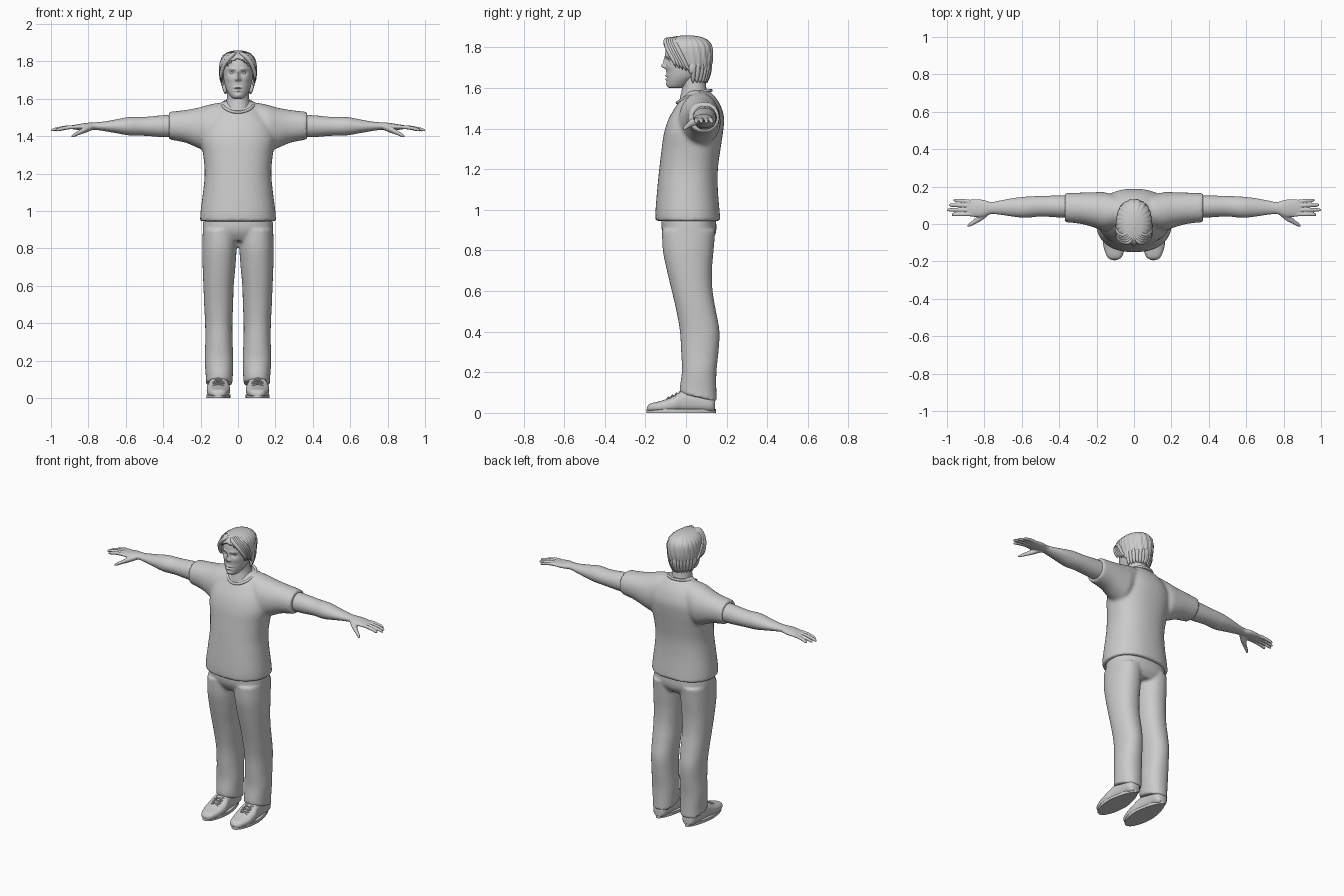
import bpy, bmesh, math
from mathutils import Vector

cube = bpy.data.objects.get("Cube")
if cube:
    bpy.data.objects.remove(cube)

grey = bpy.data.materials.new("plain grey")
grey.use_nodes = True
grey.diffuse_color = (0.6, 0.6, 0.6, 1)
grey.node_tree.nodes["Principled BSDF"].inputs["Base Color"].default_value = grey.diffuse_color


def spline(rows, steps):
    """Catmull-Rom through the rows, so a few sections give a smooth form."""
    pts = [rows[0], *rows, rows[-1]]
    out = []
    for a, b, c, d in zip(pts, pts[1:], pts[2:], pts[3:]):
        for k in range(steps):
            t = k / steps
            out.append([q + t / 2 * (r - p + t * (2 * p - 5 * q + 4 * r - s + t * (3 * (q - r) + s - p)))
                        for p, q, r, s in zip(a, b, c, d)])
    return out + [rows[-1]]


def loft(bm, axis, rows, n=32, power=2.0, steps=5):
    """Rows are (position along axis, u min, u max, v min, v max)."""
    rings = []
    for t, u0, u1, v0, v1 in spline(rows, steps):
        ring = []
        for k in range(n):
            c, s = math.cos(math.tau * k / n), math.sin(math.tau * k / n)
            u = (u0 + u1) / 2 + (u1 - u0) / 2 * math.copysign(abs(c) ** (2 / power), c)
            v = (v0 + v1) / 2 + (v1 - v0) / 2 * math.copysign(abs(s) ** (2 / power), s)
            ring.append(bm.verts.new({"x": (t, u, v), "y": (u, t, v), "z": (u, v, t)}[axis]))
        rings.append(ring)
    for a, b in zip(rings, rings[1:]):
        for k in range(n):
            bm.faces.new((a[k], a[k - 1], b[k - 1], b[k]))
    bm.faces.new(rings[0])
    bm.faces.new(rings[-1])


def centred(rows):
    """Widen (z, half width, y front, y back) into full loft rows."""
    return [(z, -h, h, f, b) for z, h, f, b in rows]


def finish(name, bm, mirror=False, voxel=0, smooth=0):
    bmesh.ops.recalc_face_normals(bm, faces=bm.faces)
    mesh = bpy.data.meshes.new(name)
    bm.to_mesh(mesh)
    bm.free()
    ob = bpy.data.objects.new(name, mesh)
    bpy.context.collection.objects.link(ob)
    mesh.materials.append(grey)
    bpy.ops.object.select_all(action="DESELECT")
    ob.select_set(True)
    bpy.context.view_layer.objects.active = ob
    bpy.ops.object.shade_smooth_by_angle(angle=math.radians(50))
    if mirror:
        ob.modifiers.new("mirror", "MIRROR").use_mirror_merge = False
    if voxel:
        mod = ob.modifiers.new("blend", "REMESH")
        mod.mode, mod.voxel_size, mod.use_smooth_shade = "VOXEL", voxel, True
    if smooth:
        mod = ob.modifiers.new("soften", "SMOOTH")
        mod.factor, mod.iterations = 0.5, smooth
    return ob


def strands(name, paths, radius, mirror=False, closed=False):
    """Tubes along smooth paths; each point is (x, y, z, thickness)."""
    curve = bpy.data.curves.new(name, "CURVE")
    curve.dimensions, curve.bevel_depth, curve.bevel_resolution = "3D", radius, 2
    curve.use_fill_caps = True
    for path in paths:
        pts = path if closed else spline(path, 5)
        sp = curve.splines.new("POLY")
        sp.points.add(len(pts) - 1)
        sp.use_cyclic_u, sp.use_smooth = closed, True
        for p, (x, y, z, r) in zip(sp.points, pts):
            p.co, p.radius = (x, y, z, 1), r
    ob = bpy.data.objects.new(name, curve)
    bpy.context.collection.objects.link(ob)
    curve.materials.append(grey)
    if mirror:
        ob.modifiers.new("mirror", "MIRROR").use_mirror_merge = False


# Shirt: torso and sleeves blended into one form
bm = bmesh.new()
loft(bm, "z", centred([(.945, .203, -.15, .17), (1.0, .2, -.15, .165), (1.1, .187, -.142, .157),
     (1.2, .178, -.132, .157), (1.3, .186, -.12, .17), (1.38, .2, -.108, .182), (1.45, .19, -.085, .188),
     (1.51, .155, -.05, .172), (1.555, .11, -.018, .145), (1.588, .08, .01, .112)]), 48, 2.3)
loft(bm, "x", [(.04, -.01, .14, 1.4, 1.57), (.1, -.02, .155, 1.37, 1.578), (.16, -.035, .17, 1.32, 1.567),
     (.21, -.02, .17, 1.335, 1.553), (.28, .0, .168, 1.365, 1.54), (.37, .01, .165, 1.382, 1.53)], 32, 2.1)
finish("shirt", bm, True, .01, 4)

# Neckline band, low at the front
ring = []
for k in range(48):
    a = math.tau * k / 48
    y = .04 - .083 * math.cos(a)
    ring.append((.084 * math.sin(a), y, 1.558 - .03 * math.cos(a) + .012 * math.sin(a) ** 2, 1))
strands("collar_band", [ring], .008, closed=True)

# Trousers: hips and legs blended, hems lifted over the shoes
bm = bmesh.new()
loft(bm, "z", centred([(.84, .17, -.085, .12), (.88, .186, -.112, .145), (.92, .188, -.122, .15),
     (.965, .183, -.12, .145)]), 40, 2.4)
loft(bm, "z", [(.06, .03, .172, -.03, .152), (.1, .028, .172, -.03, .15), (.2, .025, .178, -.02, .15),
     (.3, .029, .175, -.024, .16), (.4, .03, .176, -.03, .165), (.5, .026, .181, -.047, .148),
     (.6, .023, .185, -.07, .131), (.7, .014, .189, -.094, .128), (.8, .007, .191, -.114, .136),
     (.9, .004, .188, -.118, .145)], 36, 2.2)
for v in bm.verts:
    v.co.z += (.13 - v.co.y) * .3 * max(0, 1 - v.co.z / .25)
finish("trousers", bm, True, .009, 3)

# Shoes with soles and laces
bm = bmesh.new()
loft(bm, "y", [(-.192, .09, .12, .012, .03), (-.175, .065, .143, .006, .046), (-.12, .047, .163, .004, .06),
     (-.06, .042, .167, .004, .083), (-.02, .05, .16, .004, .108), (.05, .056, .154, .004, .112),
     (.12, .06, .15, .004, .1), (.143, .078, .132, .01, .07)], 32, 2.6)
finish("shoes", bm, True)
bm = bmesh.new()
outline = [(.105 + .064 * math.cos(a) * (1 - .25 * max(0, math.sin(a))), -.024 + .171 * math.sin(a))
           for a in (math.tau * k / 40 for k in range(40))]
face = bm.faces.new([bm.verts.new((x, y, 0)) for x, y in outline])
top = bmesh.ops.extrude_face_region(bm, geom=[face])["geom"]
bmesh.ops.translate(bm, vec=(0, 0, .018), verts=[g for g in top if isinstance(g, bmesh.types.BMVert)])
finish("soles", bm, True)
laces = []
for k in range(4):
    y, z = -.095 + .02 * k, .068 + .01 * k
    for s in (-1, 1):
        laces.append([(.105 - s * .03, y, z - .004, 1), (.105, y + .008, z + .008, 1),
                      (.105 + s * .03, y + .018, z + .003, 1)])
strands("laces", laces, .004, True)

# Arms with palms, fingers and thumbs
bm = bmesh.new()
loft(bm, "x", [(.3, .03, .152, 1.395, 1.515), (.4, .035, .152, 1.395, 1.512), (.5, .04, .15, 1.402, 1.503),
     (.58, .033, .146, 1.404, 1.503), (.65, .04, .138, 1.416, 1.49), (.72, .05, .125, 1.428, 1.478),
     (.765, .053, .118, 1.434, 1.474), (.81, .038, .13, 1.433, 1.471), (.86, .038, .132, 1.434, 1.463),
     (.89, .043, .128, 1.438, 1.458)], 28)
for y0, y1, tip in ((.052, .05, .975), (.075, .076, 1.0), (.098, .102, .99), (.119, .128, .965)):
    rows = []
    for f, r in ((0, .0105), (.4, .0105), (.75, .0095), (.94, .008), (1, .004)):
        x, y, z = .87 + (tip - .87) * f, y0 + (y1 - y0) * f, 1.449 - .018 * f * f
        rows.append((x, y - r, y + r, z - r, z + r))
    loft(bm, "x", rows, 14)
loft(bm, "x", [(.775, .05, .09, 1.435, 1.465), (.815, .018, .065, 1.418, 1.453), (.85, .0, .03, 1.406, 1.432),
     (.878, -.014, .008, 1.395, 1.414), (.891, -.015, -.005, 1.394, 1.403)], 18)
finish("arms", bm, True, .004, 3)

# Neck
bm = bmesh.new()
loft(bm, "z", centred([(1.5, .075, -.04, .11), (1.55, .067, -.03, .11), (1.6, .06, -.02, .1),
     (1.65, .058, -.025, .095), (1.7, .055, -.02, .09)]))
finish("neck", bm)

# Head: a smooth skull and jaw, then soft bumps and hollows for the face
bm = bmesh.new()
loft(bm, "z", centred([(1.6, .022, -.08, -.02), (1.608, .036, -.09, .0), (1.63, .052, -.094, .03),
     (1.66, .067, -.096, .07), (1.7, .076, -.098, .095), (1.74, .081, -.101, .11), (1.78, .083, -.101, .115),
     (1.81, .078, -.092, .11), (1.835, .06, -.065, .085), (1.848, .03, -.03, .05)]), 112, 2.1, 9)
bumps = [  # x, z, width, height, depth
    (0, 1.73, .008, .022, .011), (0, 1.708, .01, .011, .021), (.012, 1.703, .007, .007, .009),
    (.031, 1.738, .017, .011, -.012), (.03, 1.759, .022, .007, .006), (.045, 1.705, .018, .014, .004),
    (0, 1.66, .021, .005, .008), (0, 1.652, .022, .003, -.004), (0, 1.643, .017, .005, .007),
    (0, 1.618, .02, .011, .006)]
for v in bm.verts:
    if v.co.y < -.03:
        x, z = abs(v.co.x), v.co.z
        v.co.y -= sum(d * math.exp(-((x - bx) / w) ** 2 - ((z - bz) / h) ** 2) for bx, bz, w, h, d in bumps)
finish("head", bm)


def ball(bm, centre, size):
    verts = bmesh.ops.create_uvsphere(bm, u_segments=20, v_segments=12, radius=1)["verts"]
    bmesh.ops.scale(bm, vec=size, verts=verts)
    bmesh.ops.translate(bm, vec=centre, verts=verts)


bm = bmesh.new()
ball(bm, (.031, -.074, 1.737), (.013, .012, .01))
finish("eyes", bm, True)
bm = bmesh.new()
ball(bm, (.084, .028, 1.7), (.01, .018, .03))
finish("ears", bm, True)

# Hair cap with combed grooves, trimmed along a sloping hairline
bm = bmesh.new()
loft(bm, "z", centred([(1.61, .055, .0, .095), (1.66, .076, -.05, .106), (1.7, .088, -.09, .122),
     (1.75, .095, -.107, .132), (1.8, .094, -.112, .13), (1.83, .08, -.104, .113), (1.85, .052, -.075, .08),
     (1.859, .015, -.02, .035)]), 128, 2.1, 6)
for v in bm.verts:
    a = math.atan2(v.co.y - .01, v.co.x)
    groove = 1 + .018 * math.sin(21 * a + 30 * v.co.z) + .01 * math.sin(34 * a - 50 * v.co.z)
    v.co.x *= groove
    v.co.y = .01 + (v.co.y - .01) * groove
bare = [f for f in bm.faces if (c := f.calc_center_median()).z < 1.8 - .9 * (c.y + .1) + .008 * math.sin(90 * c.y)]
bmesh.ops.delete(bm, geom=bare, context="FACES")
hair = finish("hair_cap", bm)
mod = hair.modifiers.new("thickness", "SOLIDIFY")
mod.thickness = .014

# Parted fringe, side and nape locks
locks = []
for k in range(5):
    f = k / 4
    locks.append([(.006, -.07 + .05 * f, 1.842 + .008 * f, .5), (.03 + .02 * f, -.098 + .04 * f, 1.835, 1),
                  (.07 + .016 * f, -.088 + .05 * f, 1.79, 1), (.09, -.06 + .06 * f, 1.735 - .02 * f, .8),
                  (.086, -.05 + .07 * f, 1.7 - .02 * f, .1)])
for k in range(7):
    a = math.radians(15 + 12 * k)
    d = Vector((math.cos(a), math.sin(a), 0))
    locks.append([(d.x * r, .01 + d.y * (r + .022), z, t)
                  for r, z, t in ((.085, 1.76, .3), (.084, 1.7, 1), (.073, 1.65, .9), (.072, 1.625, .1))])
strands("hair_locks", locks, .012, True)
